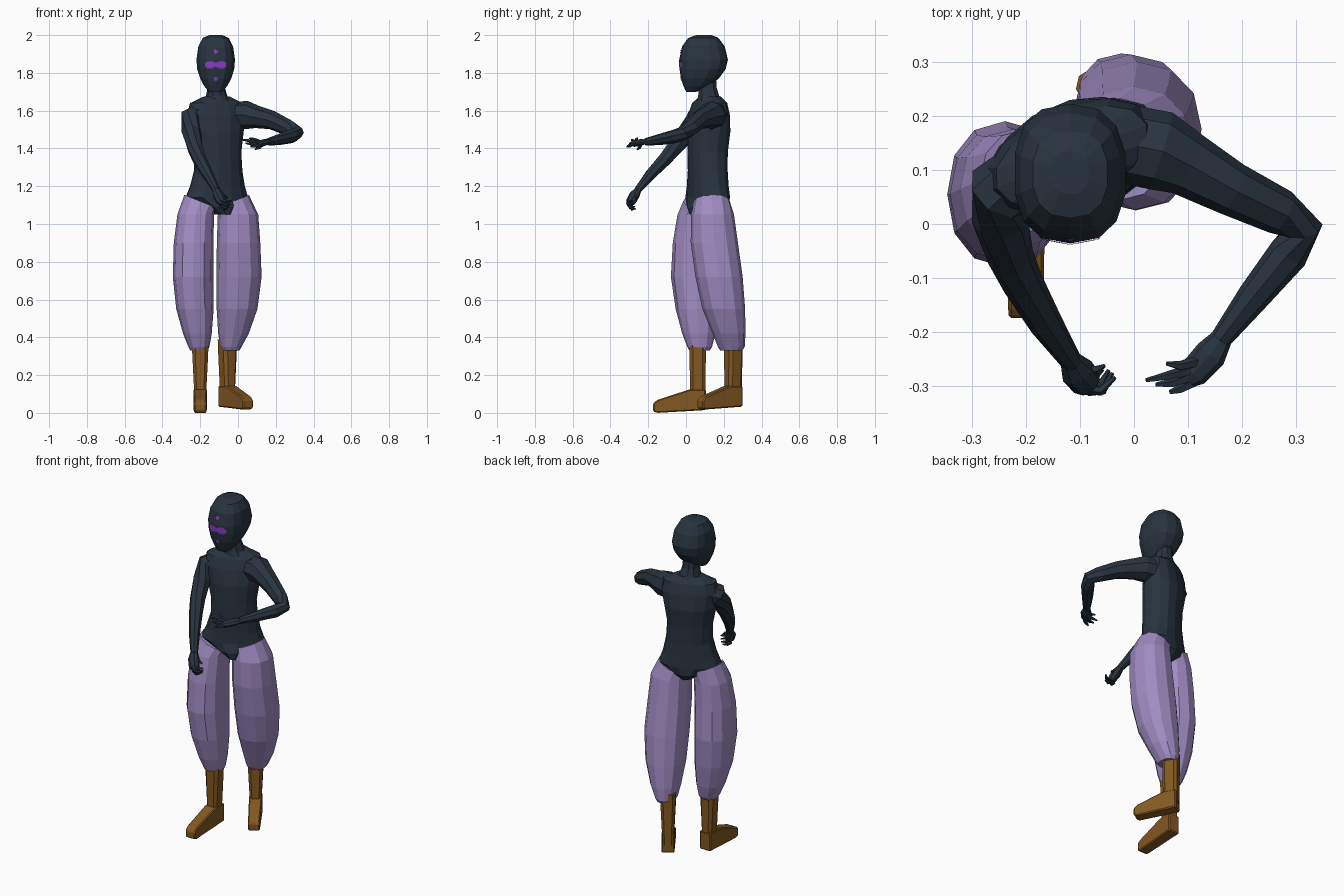
import bpy, bmesh, math
from mathutils import Vector, Matrix
from mathutils.bvhtree import BVHTree


def material(name, rgb):
    m = bpy.data.materials.new(name)
    m.diffuse_color = (*rgb, 1)
    return m


DARK = material("dark slate", (0.022, 0.034, 0.050))
LILAC = material("lilac cloth", (0.352, 0.262, 0.546))
BROWN = material("brown leather", (0.23, 0.098, 0.016))
VIOLET = material("violet marks", (0.26, 0.045, 0.578))


def finish(name, bm, mat):
    bmesh.ops.recalc_face_normals(bm, faces=bm.faces)
    me = bpy.data.meshes.new(name)
    bm.to_mesh(me)
    bm.free()
    me.materials.append(mat)
    ob = bpy.data.objects.new(name, me)
    bpy.context.collection.objects.link(ob)
    return ob


def skin(bm, rings):
    """Bridge rings of points into a closed, capped surface."""
    vr = [[bm.verts.new(p) for p in r] for r in rings]
    n = len(vr[0])
    for a, b in zip(vr, vr[1:]):
        for i in range(n):
            j = (i + 1) % n
            bm.faces.new((a[i], a[j], b[j], b[i]))
    bm.faces.new(vr[0])
    bm.faces.new(vr[-1])


def loft(name, rows, mat, n=12, rot=0, power=2.2, tilt_top=0, start=0.0):
    """Stack of horizontal superellipses: rows of (z, cx, cy, rx, ry)."""
    rings = []
    c, s = math.cos(math.radians(rot)), math.sin(math.radians(rot))
    for k, (z, cx, cy, rx, ry) in enumerate(rows):
        ring = []
        for i in range(n):
            a = math.tau * (i + start) / n
            u = math.copysign(abs(math.cos(a)) ** (2 / power), math.cos(a)) * rx
            v = math.copysign(abs(math.sin(a)) ** (2 / power), math.sin(a)) * ry
            dz = tilt_top * u if k == 0 else 0
            ring.append((cx + u * c - v * s, cy + u * s + v * c, z + dz))
        rings.append(ring)
    bm = bmesh.new()
    skin(bm, rings)
    return finish(name, bm, mat)


def add_tube(bm, pts, n=8, flat=1.0):
    """Tube along (x, y, z, radius) points; flat squashes it vertically."""
    P = [Vector(p[:3]) for p in pts]
    rings = []
    for i, p in enumerate(P):
        t = (P[min(i + 1, len(P) - 1)] - P[max(i - 1, 0)]).normalized()
        side = t.cross(Vector((0, 0, 1))).normalized()
        up = side.cross(t)
        r = pts[i][3]
        rings.append([p + side * r * math.cos(math.tau * k / n)
                      + up * r * flat * math.sin(math.tau * k / n) for k in range(n)])
    skin(bm, rings)


def tube(name, pts, mat, n=8):
    bm = bmesh.new()
    add_tube(bm, pts, n)
    return finish(name, bm, mat)


def hand(name, palm, fingers, flat):
    bm = bmesh.new()
    add_tube(bm, palm, 8, flat)
    for f in fingers:
        add_tube(bm, [(*p, r) for p, r in zip(f, (0.011, 0.009, 0.004))], 5)
    return finish(name, bm, DARK)


# Head
head = loft("head", [
    (2.00, -0.118, 0.095, 0.035, 0.040), (1.985, -0.118, 0.092, 0.070, 0.080),
    (1.94, -0.118, 0.092, 0.094, 0.113), (1.87, -0.118, 0.093, 0.104, 0.129),
    (1.82, -0.118, 0.088, 0.100, 0.122), (1.77, -0.118, 0.073, 0.084, 0.100),
    (1.73, -0.118, 0.055, 0.062, 0.068), (1.70, -0.118, 0.028, 0.036, 0.028),
], DARK, n=14, power=2.5, start=0.5)

# Neck
loft("neck", [(1.79, -0.118, 0.11, 0.045, 0.05), (1.72, -0.115, 0.115, 0.046, 0.05),
              (1.68, -0.113, 0.12, 0.056, 0.058), (1.63, -0.113, 0.125, 0.09, 0.07)], DARK, n=10)

# Torso, cut high over the hips and narrowing to the crotch
loft("torso", [
    (1.675, -0.113, 0.128, 0.070, 0.052), (1.64, -0.115, 0.125, 0.150, 0.075),
    (1.58, -0.115, 0.122, 0.165, 0.092), (1.49, -0.113, 0.120, 0.148, 0.105),
    (1.38, -0.108, 0.115, 0.128, 0.100), (1.28, -0.105, 0.115, 0.132, 0.098),
    (1.20, -0.109, 0.115, 0.152, 0.098), (1.14, -0.112, 0.115, 0.176, 0.100),
    (1.09, -0.100, 0.112, 0.100, 0.107), (1.05, -0.085, 0.100, 0.042, 0.085),
], DARK, n=14, rot=23)

# Baggy trouser legs
loft("right_trouser_leg", [
    (1.12, -0.198, 0.080, 0.086, 0.095), (1.05, -0.224, 0.065, 0.097, 0.110),
    (0.90, -0.235, 0.055, 0.105, 0.125), (0.72, -0.238, 0.055, 0.107, 0.135),
    (0.55, -0.228, 0.060, 0.099, 0.115), (0.42, -0.215, 0.068, 0.076, 0.088),
    (0.35, -0.207, 0.072, 0.056, 0.066), (0.33, -0.207, 0.072, 0.045, 0.053),
], LILAC, n=12, tilt_top=-0.4)
loft("left_trouser_leg", [
    (1.12, -0.026, 0.138, 0.084, 0.094), (1.05, 0.000, 0.140, 0.107, 0.114),
    (0.90, 0.003, 0.150, 0.115, 0.125), (0.72, 0.005, 0.175, 0.120, 0.125),
    (0.55, -0.005, 0.200, 0.108, 0.113), (0.42, -0.024, 0.228, 0.081, 0.087),
    (0.35, -0.037, 0.240, 0.056, 0.071), (0.33, -0.037, 0.240, 0.045, 0.058),
], LILAC, n=12, tilt_top=0.4)


def boot(side, x, y, z, turn, size):
    place = Matrix.Translation((x, y, z)) @ Matrix.Rotation(math.radians(turn), 4, 'Z')
    # Shaft
    shaft = loft(side + "_boot_shaft", [
        (0.37, 0, 0, 0.046, 0.046), (0.31, 0, 0, 0.044, 0.045),
        (0.12, 0, 0, 0.034, 0.043), (0.06, 0, 0, 0.034, 0.042)], BROWN, n=8, power=3.5, start=0.5)
    shaft.data.transform(place)
    # Foot: side profile swept across, narrower at the toe
    prof = [(0.043, 0.015), (0.043, 0.125), (-0.042, 0.125), (-0.215, 0.068),
            (-0.236, 0.050), (-0.236, 0.008), (-0.215, 0.0)]
    bm = bmesh.new()
    skin(bm, [[(s * (0.036 + 0.03 * min(0, py + 0.1)), py * size, pz) for py, pz in prof]
              for s in (-1, 1)])
    bmesh.ops.bevel(bm, geom=bm.edges[:], offset=0.006, segments=1, affect='EDGES')
    finish(side + "_boot_foot", bm, BROWN).data.transform(place)


boot("right", -0.200, 0.062, 0.0, 0, 1.0)
boot("left", -0.056, 0.250, 0.018, 32, 0.88)

# Arms
tube("left_arm", [
    (-0.05, 0.155, 1.575, 0.072), (0.05, 0.135, 1.577, 0.074), (0.10, 0.110, 1.567, 0.060),
    (0.18, 0.065, 1.550, 0.050), (0.27, 0.022, 1.508, 0.043), (0.312, -0.008, 1.483, 0.037),
    (0.285, -0.055, 1.465, 0.037), (0.22, -0.135, 1.448, 0.030), (0.16, -0.213, 1.435, 0.020)], DARK)
tube("right_arm", [
    (-0.19, 0.095, 1.585, 0.065), (-0.245, 0.062, 1.56, 0.064), (-0.248, 0.01, 1.49, 0.052),
    (-0.228, -0.06, 1.405, 0.043), (-0.205, -0.11, 1.345, 0.038),
    (-0.162, -0.185, 1.265, 0.031), (-0.115, -0.255, 1.18, 0.020)], DARK)

# Hands: palm, four fingers and a thumb
hand("left_hand", [(0.165, -0.207, 1.436, 0.019), (0.142, -0.240, 1.432, 0.030),
                   (0.110, -0.275, 1.425, 0.028), (0.098, -0.285, 1.424, 0.020)],
     [[(0.115, -0.255, 1.435), (0.085, -0.262, 1.448), (0.060, -0.258, 1.455)],
      [(0.105, -0.270, 1.432), (0.065, -0.280, 1.440), (0.022, -0.289, 1.446)],
      [(0.103, -0.282, 1.425), (0.070, -0.294, 1.424), (0.040, -0.297, 1.428)],
      [(0.110, -0.292, 1.418), (0.085, -0.305, 1.412), (0.066, -0.311, 1.408)],
      [(0.135, -0.240, 1.425), (0.115, -0.245, 1.405), (0.090, -0.258, 1.395)]], 0.6)
hand("right_hand", [(-0.118, -0.250, 1.186, 0.020), (-0.105, -0.272, 1.155, 0.032),
                    (-0.088, -0.292, 1.118, 0.030), (-0.082, -0.297, 1.105, 0.020)],
     [[(-0.095, -0.305, 1.125), (-0.062, -0.308, 1.118), (-0.035, -0.283, 1.122)],
      [(-0.085, -0.307, 1.113), (-0.058, -0.307, 1.102), (-0.040, -0.275, 1.105)],
      [(-0.085, -0.298, 1.100), (-0.062, -0.297, 1.086), (-0.047, -0.270, 1.092)],
      [(-0.098, -0.290, 1.095), (-0.078, -0.287, 1.078), (-0.058, -0.268, 1.080)],
      [(-0.105, -0.268, 1.160), (-0.072, -0.270, 1.150), (-0.055, -0.262, 1.135)]], 0.8)

# Painted face marks, laid onto the front of the head
bm = bmesh.new()
bm.from_mesh(head.data)
tree = BVHTree.FromBMesh(bm)
bm.free()


def on_face(x, z):
    hit = tree.ray_cast(Vector((x, -1, z)), Vector((0, 1, 0)))[0]
    return hit + Vector((0, -0.003, 0))


bm = bmesh.new()
for z in (1.912, 1.768):
    mid = bm.verts.new(on_face(-0.118, z))
    rim = [bm.verts.new(on_face(-0.118 + r * math.cos(a), z + r * math.sin(a)))
           for i in range(12) for a in [math.tau * i / 12] for r in [0.014 if i % 2 else 0.009]]
    for i in range(12):
        bm.faces.new((mid, rim[i], rim[(i + 1) % 12]))
finish("forehead_and_mouth_dots", bm, VIOLET)

# Ragged band across the eyes
bm = bmesh.new()
prev = None
for i in range(25):
    u = i / 12 - 1
    h = (0.018 if i % 2 else 0.011) * (0.65 + 0.7 * math.sin(math.pi * abs(u)))
    h *= 1 if abs(u) < 0.95 else 0.5
    col = [bm.verts.new(on_face(-0.118 + 0.058 * u, 1.843 + d * h)) for d in (-1, 0, 1)]
    if prev:
        for k in (0, 1):
            bm.faces.new((prev[k], col[k], col[k + 1], prev[k + 1]))
    prev = col
finish("eye_band", bm, VIOLET)
